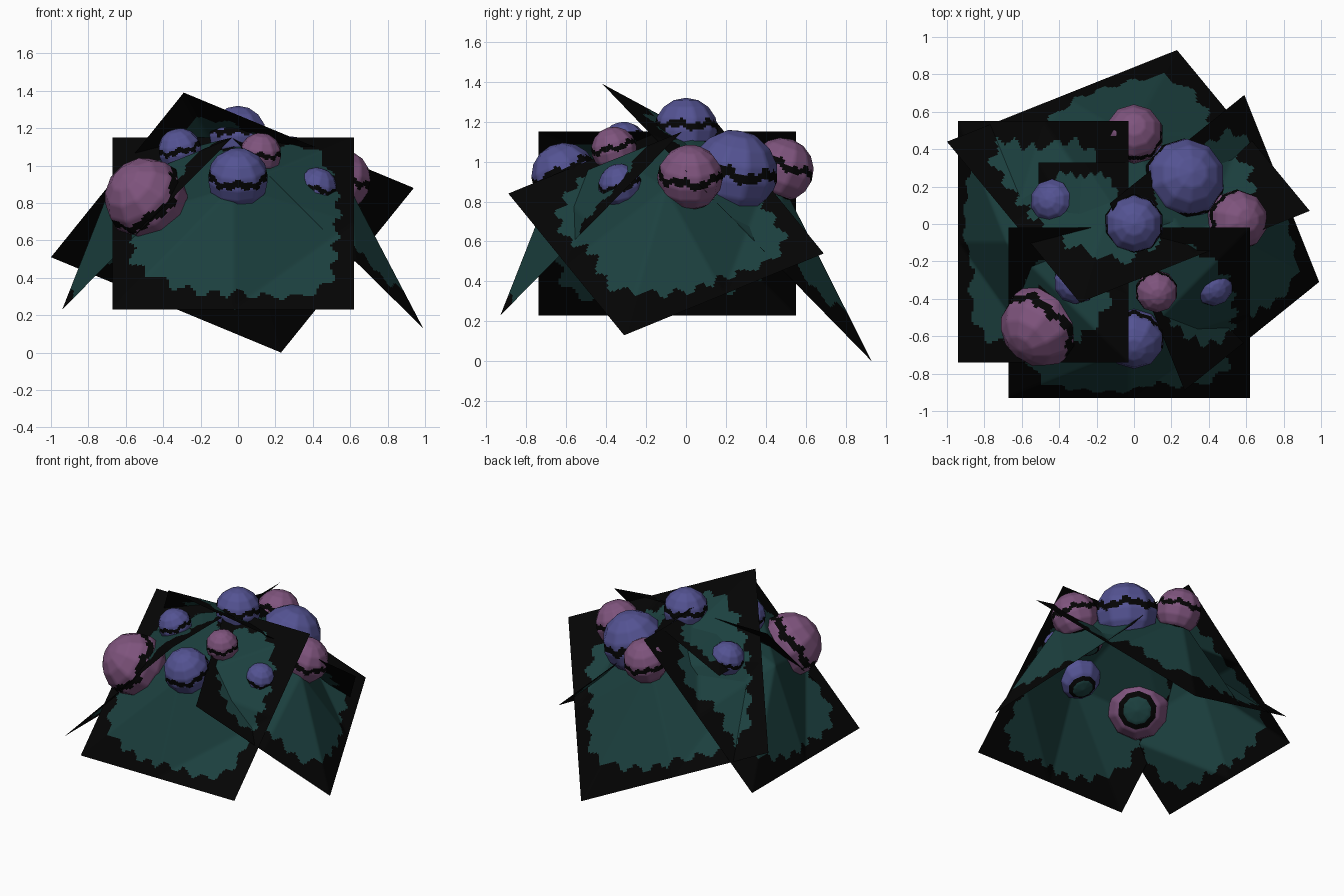
import bpy, bmesh, math
from mathutils import Vector

old = bpy.data.objects.get("Cube")
if old:
    bpy.data.objects.remove(old, do_unlink=True)


def material(name, rgb):
    m = bpy.data.materials.new(name)
    m.use_nodes = True
    m.diffuse_color = (*rgb, 1)
    m.node_tree.nodes["Principled BSDF"].inputs["Base Color"].default_value = (*rgb, 1)
    return m


BLACK = material("black", (0.0012, 0.0012, 0.0012))
TEAL = material("dark teal", (0.0115, 0.052, 0.05))
BLUE = material("violet blue", (0.088, 0.086, 0.29))
PINK = material("dusty pink", (0.21, 0.088, 0.205))


def finish(name, bm, mats):
    for f in bm.faces:
        f.smooth = True
    mesh = bpy.data.meshes.new(name)
    bm.to_mesh(mesh)
    bm.free()
    for m in mats:
        mesh.materials.append(m)
    obj = bpy.data.objects.new(name, mesh)
    bpy.context.collection.objects.link(obj)
    return obj


def in_leaf(u, v):
    """Rounded leaf with a scalloped rim inside the square card."""
    angle = math.atan2(v, u)
    size = (abs(u) ** 2.6 + abs(v) ** 2.6) ** (1 / 2.6)
    rim = 0.87 + 0.03 * math.cos(angle + math.pi / 4) - 0.045 * math.cos(4 * angle)
    scallop = 0.035 * math.sin(26 * angle) + 0.025 * math.sin(7 * angle + 1)
    return size < rim + scallop


def fold(u, v):
    """Peak in the middle, creased along one diagonal, flat at the other two corners."""
    u, v, same_side = abs(u), abs(v), u * v > 0
    return 1 - max(u, v) if same_side else max(0, 1 - u - v)


def leaf_card(name, low, side, other, rise=0.215, n=90):
    """Folded card from a corner and its two neighbours."""
    low, side, other = Vector(low), Vector(side), Vector(other)
    a, b = (side - low) / 2, (other - low) / 2
    centre = low + a + b
    normal = a.cross(b).normalized()
    if normal.z < 0:
        normal.negate()
    height = rise * 2 * a.length
    bm = bmesh.new()
    bmesh.ops.create_grid(bm, x_segments=n, y_segments=n, size=1)
    for f in bm.faces:
        c = f.calc_center_median()
        f.material_index = 1 if in_leaf(c.x, c.y) else 0
    for vert in bm.verts:
        u, v = vert.co.x, vert.co.y
        vert.co = centre + a * u + b * v + normal * height * fold(u, v)
    bmesh.ops.recalc_face_normals(bm, faces=bm.faces)
    finish(name, bm, [BLACK, TEAL])


# Leaf cards
leaf_card("front_leaf", (-0.67, -0.93, 0.23), (0.62, -0.93, 0.23), (-0.67, -0.02, 1.15))
leaf_card("right_leaf", (-0.94, 0.55, 0.23), (-0.94, -0.74, 0.23), (-0.03, 0.55, 1.15))
leaf_card("left_leaf", (0.99, -0.31, 0.13), (0.59, 0.69, 0.54), (0.27, -0.89, 0.84))
leaf_card("back_leaf", (0.23, 0.93, 0.0), (-1.0, 0.44, 0.51), (0.94, 0.07, 0.88))
leaf_card("small_leaf", (-0.51, 0.33, 0.92), (-0.51, -0.38, 0.92), (-0.03, 0.33, 1.15), 0.08)


def berry(name, place, radius, skin, lift=1.3):
    """Faceted berry leaning outward, with a dark jagged belt and a calyx below."""
    bm = bmesh.new()
    bmesh.ops.create_uvsphere(bm, u_segments=10, v_segments=8, radius=radius)
    bmesh.ops.subdivide_edges(bm, edges=bm.edges[:], cuts=5, use_grid_fill=True)
    for f in bm.faces:
        c = f.calc_center_median()
        h = c.z / radius
        turn = math.atan2(c.y, c.x)
        jag = 0.07 * math.sin(5 * turn) + 0.05 * math.sin(13 * turn)
        if h < -0.88:
            f.material_index = 2
        elif h < -0.77 or 0.04 < h + jag < 0.27:
            f.material_index = 1
    place = Vector(place)
    lean = Vector((place.x, place.y, lift))
    obj = finish(name, bm, [skin, BLACK, TEAL])
    obj.location = place
    obj.rotation_mode = "QUATERNION"
    obj.rotation_quaternion = Vector((0, 0, 1)).rotation_difference(lean)


# Berries
berry("top_berry", (0, 0, 1.16), 0.16, BLUE)
berry("back_berry", (0, 0.48, 0.96), 0.16, PINK)
berry("big_blue_berry", (0.27, 0.24, 0.94), 0.22, BLUE)
berry("left_berry", (0.55, 0.02, 0.92), 0.165, PINK)
berry("right_berry", (-0.43, 0.12, 0.95), 0.125, BLUE)
berry("upper_right_berry", (-0.31, -0.31, 1.08), 0.12, BLUE)
berry("big_pink_berry", (-0.49, -0.54, 0.82), 0.225, PINK, 0.5)
berry("front_berry", (0, -0.61, 0.93), 0.165, BLUE)
berry("upper_front_berry", (0.12, -0.36, 1.06), 0.115, PINK)
berry("small_left_berry", (0.42, -0.33, 0.88), 0.11, BLUE)
